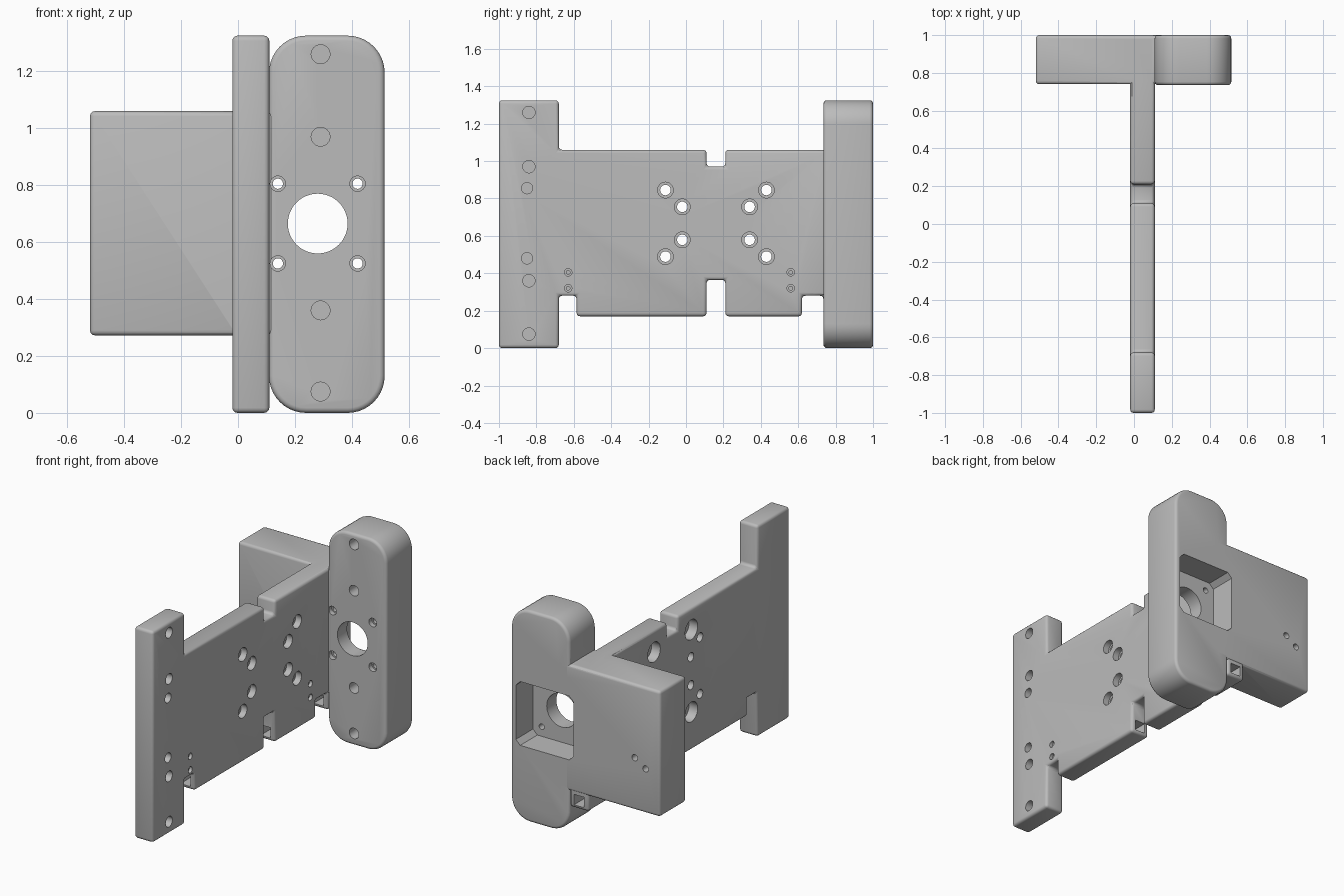
import bpy, bmesh, math
from mathutils import Matrix, Vector

cube = bpy.data.objects.get("Cube")
if cube:
    bpy.data.objects.remove(cube, do_unlink=True)

grey = bpy.data.materials.new("plain grey")
grey.use_nodes = True
grey.diffuse_color = (0.5, 0.5, 0.5, 1)
grey.node_tree.nodes["Principled BSDF"].inputs["Base Color"].default_value = (0.5, 0.5, 0.5, 1)


def to_object(name, bm):
    bmesh.ops.recalc_face_normals(bm, faces=bm.faces)
    mesh = bpy.data.meshes.new(name)
    bm.to_mesh(mesh)
    bm.free()
    mesh.materials.append(grey)
    obj = bpy.data.objects.new(name, mesh)
    bpy.context.collection.objects.link(obj)
    return obj


def extrude(bm, points, direction):
    face = bm.faces.new([bm.verts.new(p) for p in points])
    out = bmesh.ops.extrude_face_region(bm, geom=[face])["geom"]
    verts = [g for g in out if isinstance(g, bmesh.types.BMVert)]
    bmesh.ops.translate(bm, verts=verts, vec=direction)


def box(bm, lo, hi):
    (x0, y0, z0), (x1, y1, z1) = lo, hi
    extrude(bm, [(x0, y0, z0), (x1, y0, z0), (x1, y0, z1), (x0, y0, z1)], (0, y1 - y0, 0))


def cylinder(bm, start, end, radius, sides=32):
    start, end = Vector(start), Vector(end)
    axis = end - start
    place = Matrix.Translation((start + end) / 2) @ axis.to_track_quat('Z', 'Y').to_matrix().to_4x4()
    bmesh.ops.create_cone(bm, cap_ends=True, segments=sides, radius1=radius,
                          radius2=radius, depth=axis.length, matrix=place)


def apply(obj, modifier):
    bpy.context.view_layer.objects.active = obj
    bpy.ops.object.modifier_apply(modifier=modifier.name)


def soften(obj, width=0.018):
    mod = obj.modifiers.new("soft edges", 'BEVEL')
    mod.width, mod.segments = width, 3
    mod.limit_method, mod.angle_limit = 'ANGLE', math.radians(40)
    apply(obj, mod)


def combine(obj, other, operation):
    mod = obj.modifiers.new("combine", 'BOOLEAN')
    mod.object, mod.operation, mod.solver = other, operation, 'EXACT'
    apply(obj, mod)
    bpy.data.objects.remove(other, do_unlink=True)


# Side plate with its notches and front upright
outline = [(-1, 0), (-.68, 0), (-.68, .28), (-.585, .28), (-.585, .17), (.11, .17),
           (.11, .365), (.21, .365), (.21, .17), (.62, .17), (.62, .28), (.735, .28),
           (.735, .17), (.995, .17), (.995, 1.06), (.21, 1.06), (.21, .97), (.11, .97),
           (.11, 1.06), (-.68, 1.06), (-.68, 1.325), (-1, 1.325)]
bm = bmesh.new()
extrude(bm, [(-.02, y, z) for y, z in outline], (.13, 0, 0))
bracket = to_object("bracket", bm)
soften(bracket)

# Rear block
bm = bmesh.new()
box(bm, (-.52, .74, .272), (.2, 1, 1.06))
rear_block = to_object("rear_block", bm)
soften(rear_block)

# Tall motor mount with rounded ends
x0, x1, top, r = .109, .515, 1.325, .13
rounded = []
for cx, cz, turn in ((x1 - r, top - r, 0), (x0 + r, top - r, 1),
                     (x0 + r, r, 2), (x1 - r, r, 3)):
    for i in range(11):
        a = math.pi / 2 * (turn + i / 10)
        rounded.append((cx + r * math.cos(a), .735, cz + r * math.sin(a)))
bm = bmesh.new()
extrude(bm, rounded, (0, .265, 0))
motor_mount = to_object("motor_mount", bm)
soften(motor_mount)

combine(bracket, rear_block, 'UNION')
combine(bracket, motor_mount, 'UNION')

# Motor pocket with chamfered corners
cx, cz, half, c = .28, .665, .2, .03
pocket = []
for sx, sz in ((1, 1), (-1, 1), (-1, -1), (1, -1)):
    pair = [(cx + sx * half, 1.05, cz + sz * (half - c)),
            (cx + sx * (half - c), 1.05, cz + sz * half)]
    pocket += pair if sx * sz > 0 else pair[::-1]
bm = bmesh.new()
extrude(bm, pocket, (0, -.22, 0))

# Wide bores: blind pin holes, counterbores and pockets
for z in (1.26, .97, .36, .075):
    cylinder(bm, (.03, -.84, z), (.2, -.84, z), .033)
    cylinder(bm, (.29, .7, z), (.29, .82, z), .033)
for z in (.855, .48):
    cylinder(bm, (.03, -.85, z), (.2, -.85, z), .03)
mid_y, mid_z = .16, .667
plate_holes = [(mid_y + sy * dy, mid_z + sz * dz) for sy in (-1, 1) for sz in (-1, 1)
               for dy, dz in ((.18, .088), (.27, .178))]
for y, z in plate_holes:
    cylinder(bm, (.07, y, z), (.2, y, z), .042)
for sy in (-1, 1):
    for sz in (-1, 1):
        y, z = mid_y + sy * .185, mid_z + sz * .258
        cylinder(bm, (-.1, y, z), (.04, y, z), .062)
for y in (-.63, .56):
    for z in (.405, .32):
        cylinder(bm, (.09, y, z), (.2, y, z), .02, 20)
for x, z in ((-.345, .6), (-.42, .55)):
    cylinder(bm, (x, .9, z), (x, 1.1, z), .02, 20)
screws = [(cx + sx * .14, cz + sz * .14) for sx in (-1, 1) for sz in (-1, 1)]
for x, z in screws:
    cylinder(bm, (x, .7, z), (x, .765, z), .027, 24)
combine(bracket, to_object("bore_cutter", bm), 'DIFFERENCE')

# Through holes and the square cable channel
bm = bmesh.new()
for y, z in plate_holes:
    cylinder(bm, (-.1, y, z), (.2, y, z), .028)
for y in (-.63, .56):
    for z in (.405, .32):
        cylinder(bm, (.04, y, z), (.2, y, z), .01, 16)
for x, z in screws:
    cylinder(bm, (x, .7, z), (x, .9, z), .018, 24)
cylinder(bm, (cx, .7, cz), (cx, .9, cz), .105, 48)
box(bm, (.01, -.65, .19), (.08, 1.1, .255))
combine(bracket, to_object("hole_cutter", bm), 'DIFFERENCE')

bpy.ops.object.select_all(action='DESELECT')
bracket.select_set(True)
bpy.context.view_layer.objects.active = bracket
bpy.ops.object.shade_smooth_by_angle(angle=math.radians(35))
